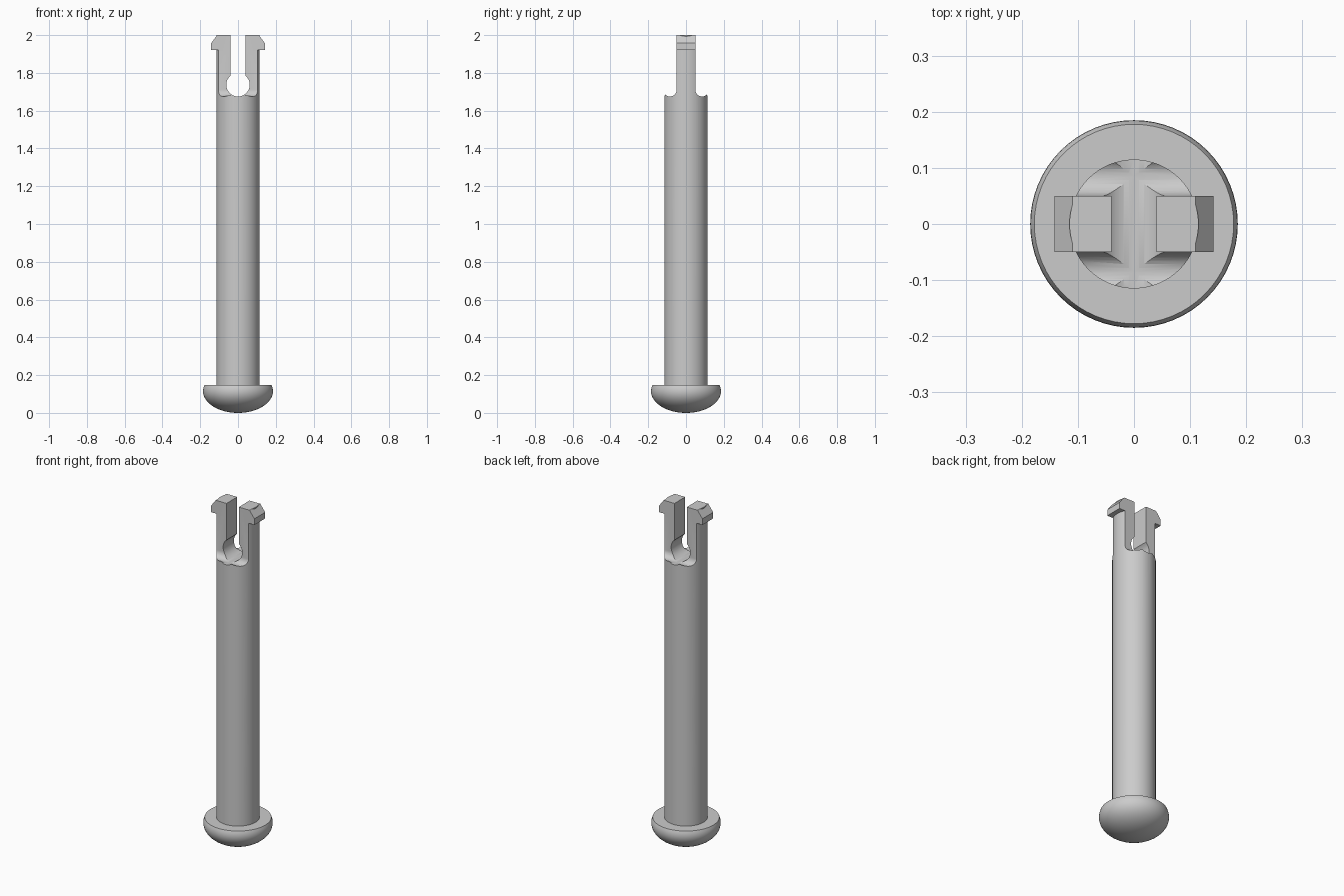
import bpy, bmesh, math

if "Cube" in bpy.data.objects:
    bpy.data.objects.remove(bpy.data.objects["Cube"])

SHAFT_R = 0.115
PRONG_Y = 0.05
TOP = 2.0

grey = bpy.data.materials.new("light grey")
grey.diffuse_color = (0.6, 0.6, 0.6, 1)
grey.use_nodes = True
grey.node_tree.nodes["Principled BSDF"].inputs["Base Color"].default_value = grey.diffuse_color


def finish(name, bm):
    bmesh.ops.recalc_face_normals(bm, faces=bm.faces)
    mesh = bpy.data.meshes.new(name)
    bm.to_mesh(mesh)
    bm.free()
    mesh.materials.append(grey)
    obj = bpy.data.objects.new(name, mesh)
    bpy.context.collection.objects.link(obj)
    return obj


def lathe(name, profile, steps=64):
    """Spin an (r, z) profile around the z axis."""
    bm = bmesh.new()
    verts = [bm.verts.new((r, 0, z)) for r, z in profile]
    edges = [bm.edges.new(pair) for pair in zip(verts, verts[1:])]
    bmesh.ops.spin(bm, geom=verts + edges, cent=(0, 0, 0), axis=(0, 0, 1),
                   angle=math.tau, steps=steps, use_duplicate=False)
    bmesh.ops.remove_doubles(bm, verts=bm.verts, dist=1e-5)
    return finish(name, bm)


def prism(name, outline, half, axis):
    """Extrude an outline of (side, z) points by +-half along x or y."""
    bm = bmesh.new()
    place = (lambda s, d, z: (d, s, z)) if axis == "x" else (lambda s, d, z: (s, d, z))
    face = bm.faces.new([bm.verts.new(place(s, -half, z)) for s, z in outline])
    grown = bmesh.ops.extrude_face_region(bm, geom=[face])["geom"]
    shift = (2 * half, 0, 0) if axis == "x" else (0, 2 * half, 0)
    bmesh.ops.translate(bm, vec=shift,
                        verts=[g for g in grown if isinstance(g, bmesh.types.BMVert)])
    return finish(name, bm)


def combine(target, tool, operation):
    """Apply a boolean and drop the tool."""
    mod = target.modifiers.new("boolean", "BOOLEAN")
    mod.object, mod.operation, mod.solver = tool, operation, "EXACT"
    bpy.context.view_layer.objects.active = target
    bpy.ops.object.modifier_apply(modifier=mod.name)
    bpy.data.objects.remove(tool)


def arc(cx, cz, r, start, end, n):
    angles = [math.radians(start + (end - start) * i / n) for i in range(n + 1)]
    return [(cx + r * math.cos(a), cz + r * math.sin(a)) for a in angles]


# Domed head: part of an ellipse with a flat upper face
dome = [(0.185 * math.cos(a), 0.115 + 0.115 * math.sin(a))
        for a in (math.radians(-90 + 106.2 * i / 20) for i in range(21))]
dome[0] = (0, 0)
head = lathe("head", dome + [(0, dome[-1][1])])

# Round shaft running the full height
shaft = lathe("shaft", [(0, 0.12), (SHAFT_R, 0.12), (SHAFT_R, TOP), (0, TOP)])

# Side cuts with a rounded groove leave a flat tongue
for s in (-1, 1):
    groove = [(PRONG_Y, 2.1)] + arc(0.085, 1.71, 0.035, 180, 360, 16) + [(0.12, 2.1)]
    combine(shaft, prism("side_cutter", [(s * y, z) for y, z in groove], 0.3, "x"),
            "DIFFERENCE")

# Keyhole slot splits the tongue into two prongs
lip = math.degrees(math.acos(0.04 / 0.062))
keyhole = [(-0.04, 2.1)] + arc(0, 1.737, 0.062, 180 - lip, 360 + lip, 32) + [(0.04, 2.1)]
combine(shaft, prism("slot_cutter", keyhole, 0.3, "y"), "DIFFERENCE")

# Snap hooks on the outer side of each prong
for s in (-1, 1):
    hook = [(0.08, 1.922), (0.142, 1.922), (0.142, 1.958), (0.11, TOP), (0.08, TOP)]
    combine(shaft, prism("hook", [(s * x, z) for x, z in hook], PRONG_Y, "y"), "UNION")

# Smooth round surfaces, crisp edges
bpy.ops.object.select_all(action="DESELECT")
for obj in (head, shaft):
    obj.select_set(True)
bpy.context.view_layer.objects.active = shaft
bpy.ops.object.shade_smooth_by_angle(angle=math.radians(30))
